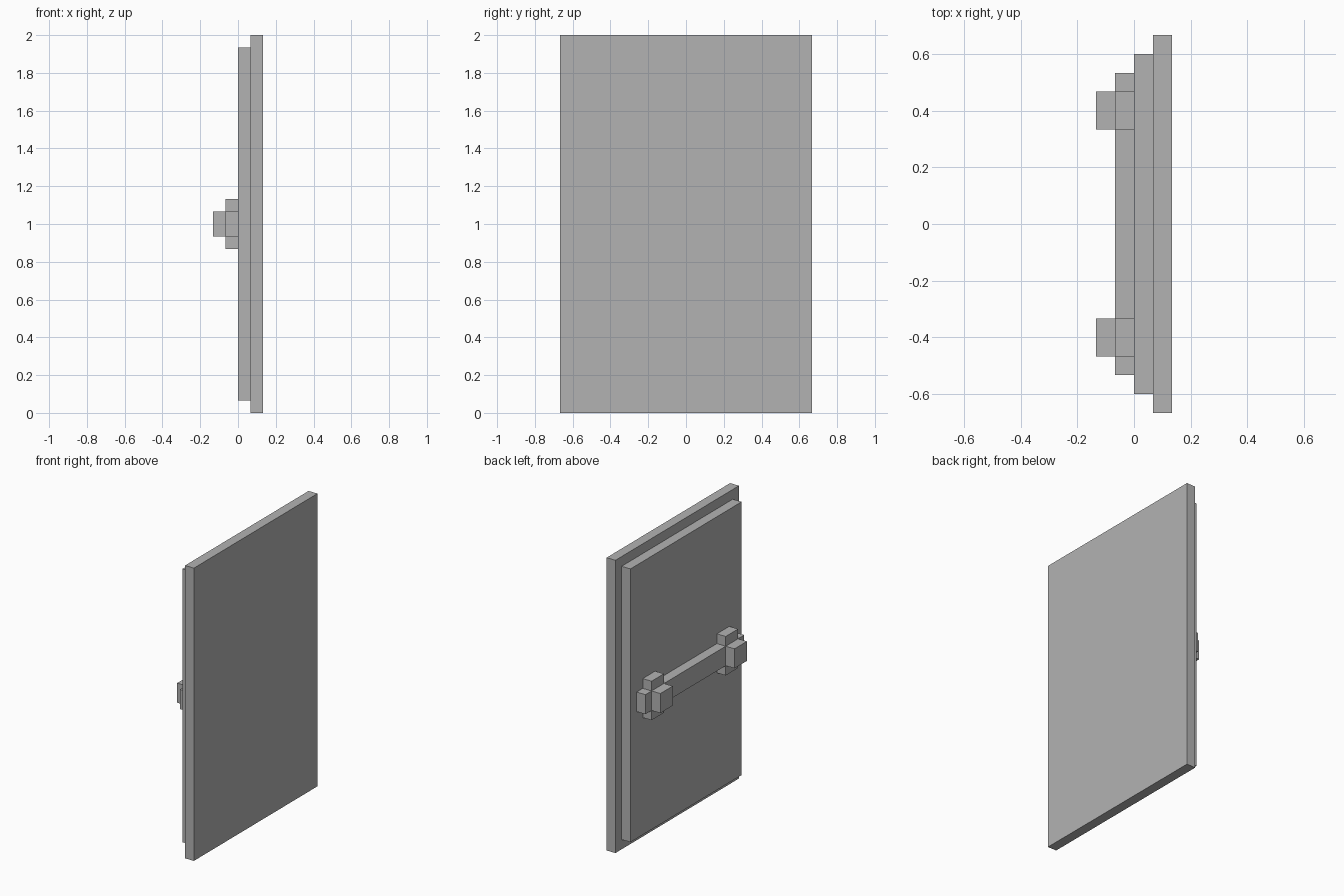
import bpy

cube = bpy.data.objects.get("Cube")
if cube:
    bpy.data.objects.remove(cube, do_unlink=True)

UNIT = 1 / 15  # one grid step of the blocky design

GREY = (0.45, 0.45, 0.45, 1)
grey = bpy.data.materials.new("plain_grey")
grey.use_nodes = True
grey.diffuse_color = GREY
grey.node_tree.nodes["Principled BSDF"].inputs["Base Color"].default_value = GREY


def box(name, x, y, width, height):
    """Block one step thick from x, centred on y and on the door's mid height."""
    bpy.ops.mesh.primitive_cube_add(size=1, location=((x + 0.5) * UNIT, y * UNIT, 1))
    obj = bpy.context.object
    obj.name = name
    obj.scale = (UNIT, width * UNIT, height * UNIT)
    bpy.ops.object.transform_apply(location=False, rotation=False, scale=True)
    obj.data.materials.append(grey)
    return obj


# Door slab with a smaller raised panel behind it
box("outer_slab", 1, 0, 20, 30)
box("inner_panel", 0, 0, 18, 28)

# Locking bar running across the panel
box("locking_bar", -1, 0, 16, 2)

# Cross-shaped mounts: short arms above and below the bar, and a knob on top
for side, sign in (("left", 1), ("right", -1)):
    for level, up in (("upper", 1), ("lower", -1)):
        arm = box(f"{level}_arm_{side}", -1, sign * 6, 2, 1)
        arm.location.z += up * 1.5 * UNIT
    box(f"knob_{side}", -2, sign * 6, 2, 2)
